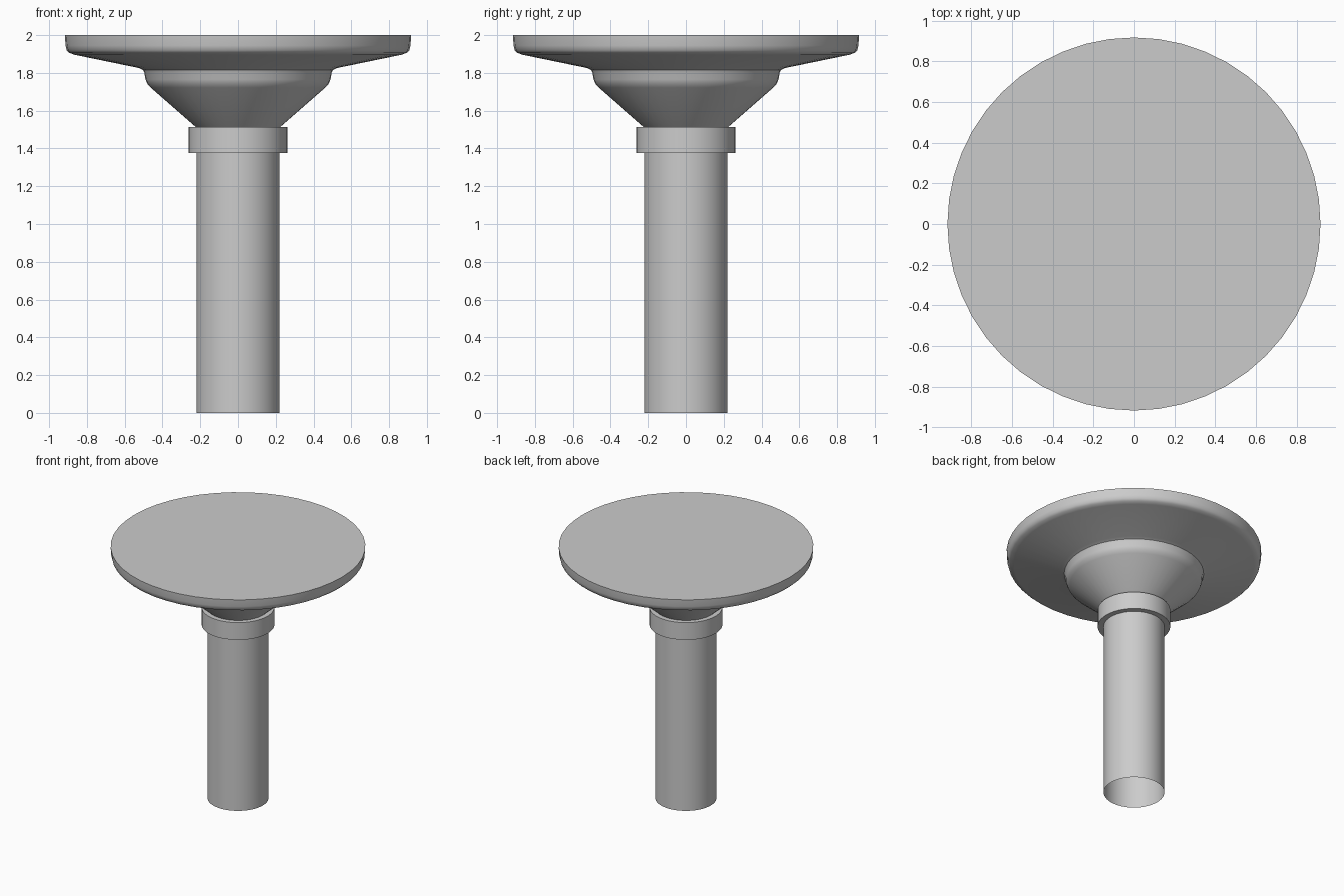
import bpy, bmesh, math

if "Cube" in bpy.data.objects:
    bpy.data.objects.remove(bpy.data.objects["Cube"])

SEGMENTS = 48


def lathe(name, profile):
    """Spin a (radius, height) profile around the z axis."""
    bm = bmesh.new()
    verts = [bm.verts.new((r, 0, z)) for r, z in profile]
    edges = [bm.edges.new(pair) for pair in zip(verts, verts[1:])]
    bmesh.ops.spin(bm, geom=verts + edges, cent=(0, 0, 0), axis=(0, 0, 1),
                   angle=math.tau, steps=SEGMENTS, use_duplicate=False)
    bmesh.ops.remove_doubles(bm, verts=bm.verts[:], dist=0.0005)
    bmesh.ops.recalc_face_normals(bm, faces=bm.faces[:])
    mesh = bpy.data.meshes.new(name)
    bm.to_mesh(mesh)
    bm.free()
    obj = bpy.data.objects.new(name, mesh)
    bpy.context.collection.objects.link(obj)
    # Make sure the outside faces outwards on open shells
    side = max(mesh.polygons, key=lambda p: p.center.xy.length)
    if side.normal.xy.dot(side.center.xy) < 0:
        mesh.flip_normals()
    bpy.ops.object.select_all(action='DESELECT')
    obj.select_set(True)
    bpy.context.view_layer.objects.active = obj
    bpy.ops.object.shade_smooth_by_angle(angle=math.radians(40))
    return obj


# Hollow post, open at the foot
lathe("post", [(0.22, 0), (0.22, 1.40)])

# Collar band around the top of the post
lathe("collar", [(0.22, 1.377), (0.262, 1.377), (0.262, 1.514), (0.21, 1.514)])

# Flared head: cone, rounded step, shallow dish and flat top
lathe("flared_head", [
    (0.222, 1.512), (0.462, 1.722), (0.48, 1.742), (0.49, 1.765),
    (0.496, 1.80), (0.503, 1.816), (0.525, 1.826),
    (0.865, 1.896), (0.893, 1.906), (0.907, 1.92), (0.913, 1.945),
    (0.917, 2.0), (0, 2.0)])
